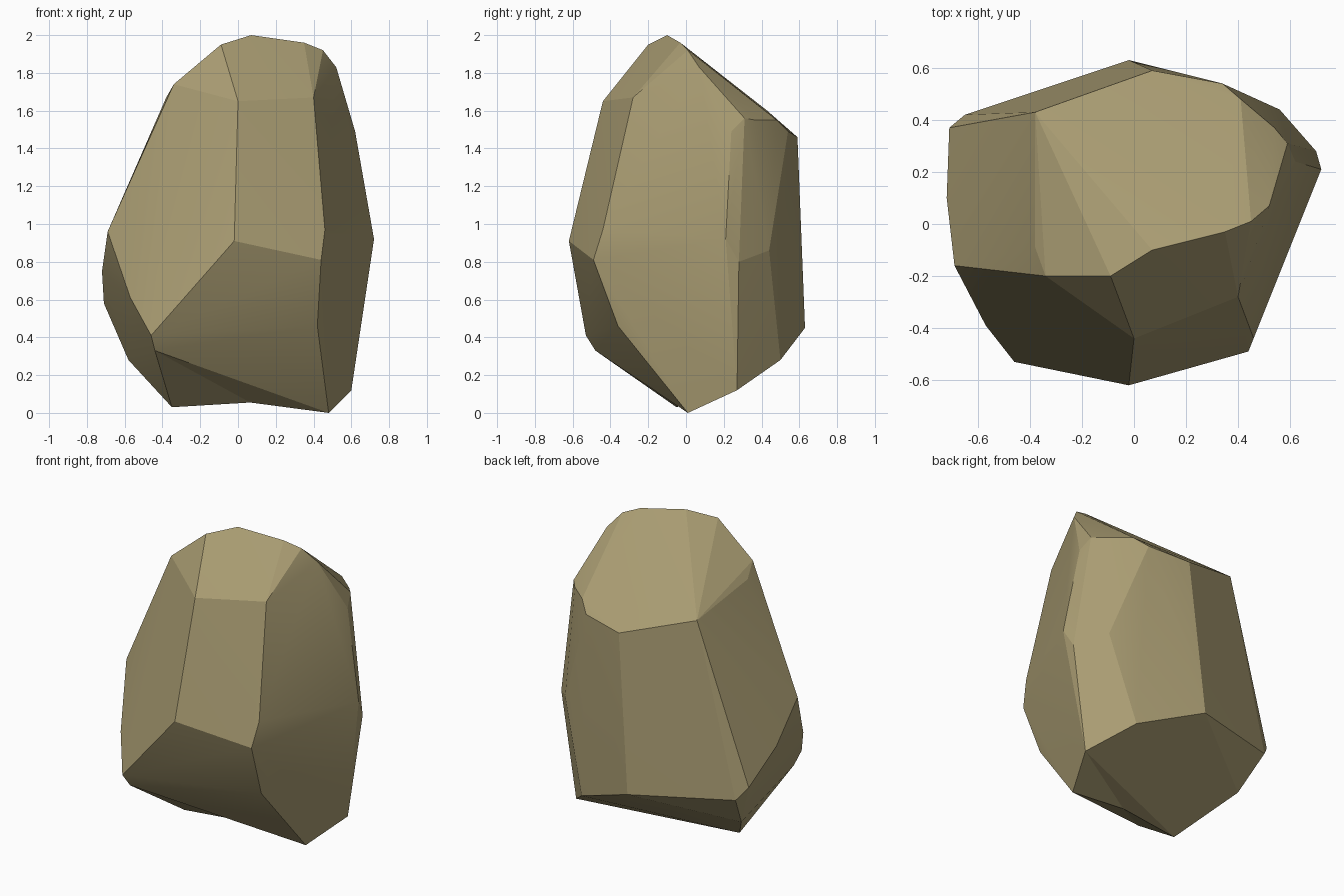
import bpy
import bmesh
from math import radians
from mathutils import Vector

default_cube = bpy.data.objects.get("Cube")
if default_cube:
    bpy.data.objects.remove(default_cube, do_unlink=True)


def make_material(name, colour):
    material = bpy.data.materials.new(name)
    material.use_nodes = True
    material.diffuse_color = colour
    material.node_tree.nodes["Principled BSDF"].inputs["Base Color"].default_value = colour
    return material


# Corners of the sloping crown, running round from the front peak
crown = [
    (-.09, -.2, 1.95), (.07, -.1, 2), (.35, -.03, 1.96), (.45, .01, 1.92),
    (.52, .07, 1.83), (.59, .31, 1.56), (.54, .37, 1.55), (.41, .48, 1.55),
    (.34, .54, 1.49), (.07, .59, 1.46), (-.38, .43, 1.6), (-.34, -.2, 1.74),
    (-.38, -.09, 1.67),
]

# Corners of the shoulders and the widest part of the body
body = [
    (0, -.44, 1.65), (.01, -.49, 1.42), (.4, -.28, 1.67), (.62, .24, 1.49),
    (-.02, -.62, .91), (.44, -.49, .81), (.46, -.44, .97), (.72, .21, .92),
    (.7, .28, .8), (.56, .44, .86), (-.69, -.16, .96), (-.72, .1, .75),
    (-.71, .37, .58), (-.65, .42, .5), (-.57, -.39, .61),
]

# Corners of the undercut foot; the two tips carry the weight
left_tip = (.48, .01, 0)
right_tip = (-.35, -.05, .03)
foot = [
    left_tip, right_tip, (-.46, -.53, .41), (-.44, -.48, .33), (.42, -.36, .46),
    (.6, .27, .12), (.4, .5, .28), (-.02, .63, .45), (-.58, .26, .28),
]


def find_vertex(mesh, corner):
    """Return the mesh vertex nearest to a corner."""
    return min(mesh.verts, key=lambda vertex: (vertex.co - Vector(corner)).length)


def hollow_edge(mesh, start, end, offset):
    """Split the edge between two corners and push its middle inward."""
    edge = mesh.edges.get((find_vertex(mesh, start), find_vertex(mesh, end)))
    if edge is None:
        return
    result = bmesh.ops.subdivide_edges(mesh, edges=[edge], cuts=1)
    for item in result["geom_inner"]:
        if isinstance(item, bmesh.types.BMVert):
            item.co += Vector(offset)
    bmesh.ops.triangulate(mesh, faces=mesh.faces[:])


# Boulder: a chiselled shell stretched over the corners
shell = bmesh.new()
for corner in crown + body + foot:
    shell.verts.new(corner)
hull = bmesh.ops.convex_hull(shell, input=shell.verts[:])
loose = [v for v in shell.verts if not v.link_faces]
bmesh.ops.delete(shell, geom=loose, context="VERTS")

# Shallow hollow under the foot
hollow_edge(shell, left_tip, right_tip, (0, 0, .04))
bmesh.ops.recalc_face_normals(shell, faces=shell.faces[:])

mesh = bpy.data.meshes.new("boulder")
shell.to_mesh(mesh)
shell.free()
boulder = bpy.data.objects.new("boulder", mesh)
bpy.context.collection.objects.link(boulder)
mesh.materials.append(make_material("sandy stone", (.4, .335, .17, 1)))

# Soften only the faintest facets and keep the chiselled ridges crisp
bpy.ops.object.select_all(action="DESELECT")
boulder.select_set(True)
bpy.context.view_layer.objects.active = boulder
bpy.ops.object.shade_smooth_by_angle(angle=radians(12))
